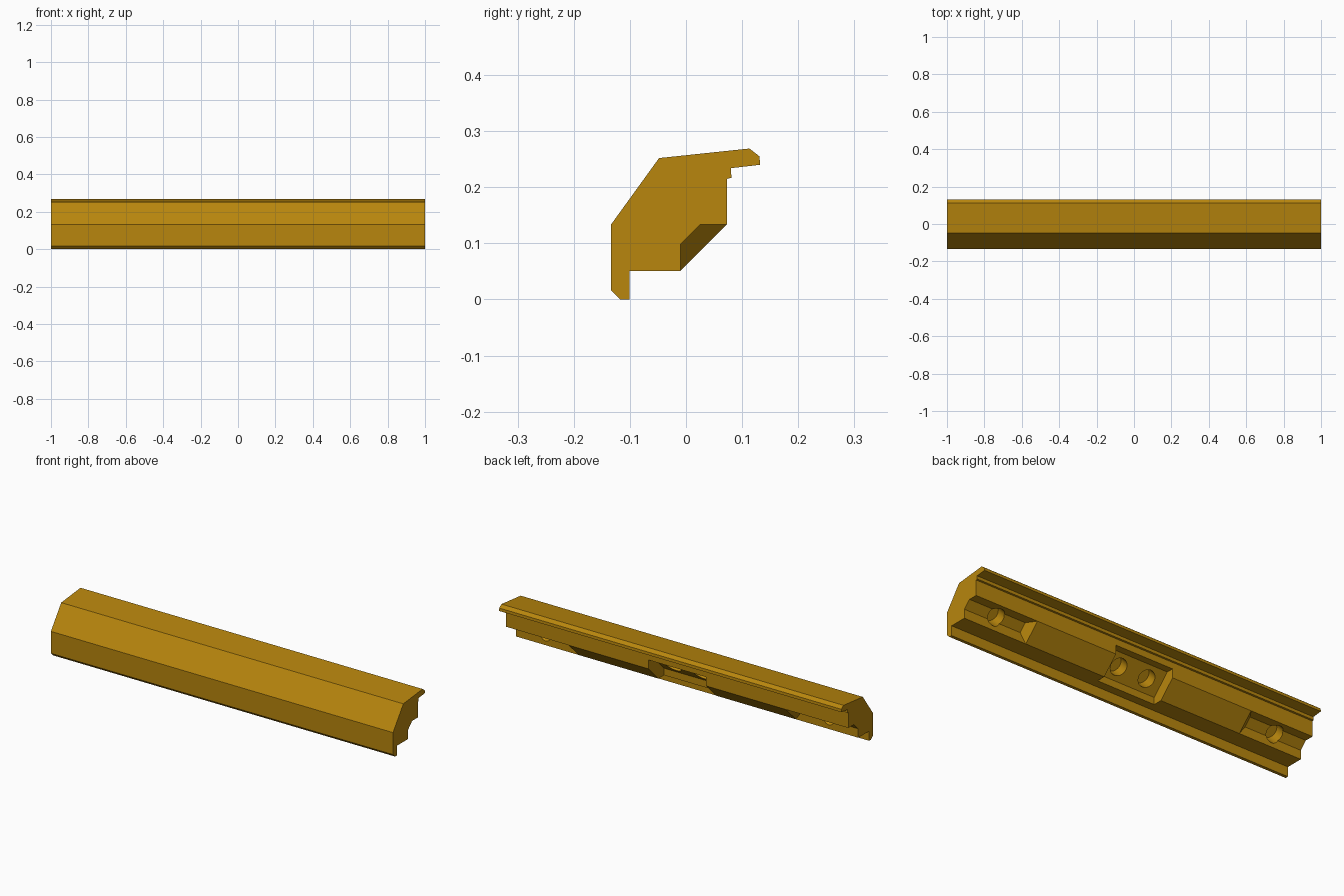
import bpy, bmesh, math
from mathutils import Vector, Matrix

if "Cube" in bpy.data.objects:
    bpy.data.objects.remove(bpy.data.objects["Cube"])

gold = bpy.data.materials.new("dark_gold")
gold.diffuse_color = (0.479, 0.238, 0.004, 1)
gold.use_nodes = True
gold.node_tree.nodes["Principled BSDF"].inputs["Base Color"].default_value = gold.diffuse_color


def make(name, bm):
    bmesh.ops.recalc_face_normals(bm, faces=bm.faces)
    me = bpy.data.meshes.new(name)
    bm.to_mesh(me)
    bm.free()
    ob = bpy.data.objects.new(name, me)
    bpy.context.collection.objects.link(ob)
    me.materials.append(gold)
    return ob


def prism(name, profile, x0, x1):
    """Sweep a (y, z) profile along x; x0 and x1 are functions of the point."""
    bm = bmesh.new()
    a = [bm.verts.new((x0(y, z), y, z)) for y, z in profile]
    b = [bm.verts.new((x1(y, z), y, z)) for y, z in profile]
    bm.faces.new(a)
    bm.faces.new(b[::-1])
    for i in range(len(a)):
        j = (i + 1) % len(a)
        bm.faces.new((a[i], b[i], b[j], a[j]))
    return make(name, bm)


def cut(body, cutter):
    mod = body.modifiers.new("cut", 'BOOLEAN')
    mod.operation = 'DIFFERENCE'
    mod.solver = 'EXACT'
    mod.object = cutter
    bpy.context.view_layer.objects.active = body
    bpy.ops.object.modifier_apply(modifier=mod.name)
    bpy.data.objects.remove(cutter)


# Full rail section with the chamfered inner rib
section = [(-0.134, 0.133), (-0.048, 0.252), (0.113, 0.269), (0.131, 0.255),
           (0.132, 0.240), (0.080, 0.234), (0.081, 0.217), (0.073, 0.215),
           (0.073, 0.134), (-0.010, 0.051), (-0.101, 0.051), (-0.101, 0.0),
           (-0.117, 0.0), (-0.134, 0.017)]
rail = prism("rail", section, lambda y, z: -1, lambda y, z: 1)

# Notches at both ends, sloping at 45 degrees where they meet the rib
notch = [(0.026, 0.134), (-0.010, 0.098), (-0.010, 0.03), (0.09, 0.03), (0.09, 0.134)]
for s in (-1, 1):
    cut(rail, prism("notch_cutter", notch,
                    lambda y, z: s * (0.635 + (z - y - 0.061) / math.sqrt(2)),
                    lambda y, z: s * 1.1))

# Deeper pocket in the middle
pocket = [(0.036, 0.181), (-0.057, 0.088), (-0.057, 0.03), (0.09, 0.03), (0.09, 0.181)]
cut(rail, prism("pocket_cutter", pocket, lambda y, z: -0.168, lambda y, z: 0.168))

# Blind magnet holes, square to the diagonal faces
inward = Vector((0, -1, 1)).normalized()
for x, y, z in ((-0.828, 0.008, 0.116), (-0.083, -0.010, 0.135),
                (0.083, -0.010, 0.135), (0.828, 0.008, 0.116)):
    bm = bmesh.new()
    depth, lead = 0.06, 0.12
    centre = Vector((x, y, z)) + inward * (depth - lead) / 2
    mat = Matrix.Translation(centre) @ inward.to_track_quat('Z', 'Y').to_matrix().to_4x4()
    bmesh.ops.create_cone(bm, cap_ends=True, segments=32, radius1=0.043,
                          radius2=0.043, depth=depth + lead, matrix=mat)
    cut(rail, make("hole_cutter", bm))

# Smooth hole walls, crisp edges elsewhere
bpy.ops.object.select_all(action='DESELECT')
rail.select_set(True)
bpy.context.view_layer.objects.active = rail
bpy.ops.object.shade_smooth_by_angle(angle=math.radians(20))
